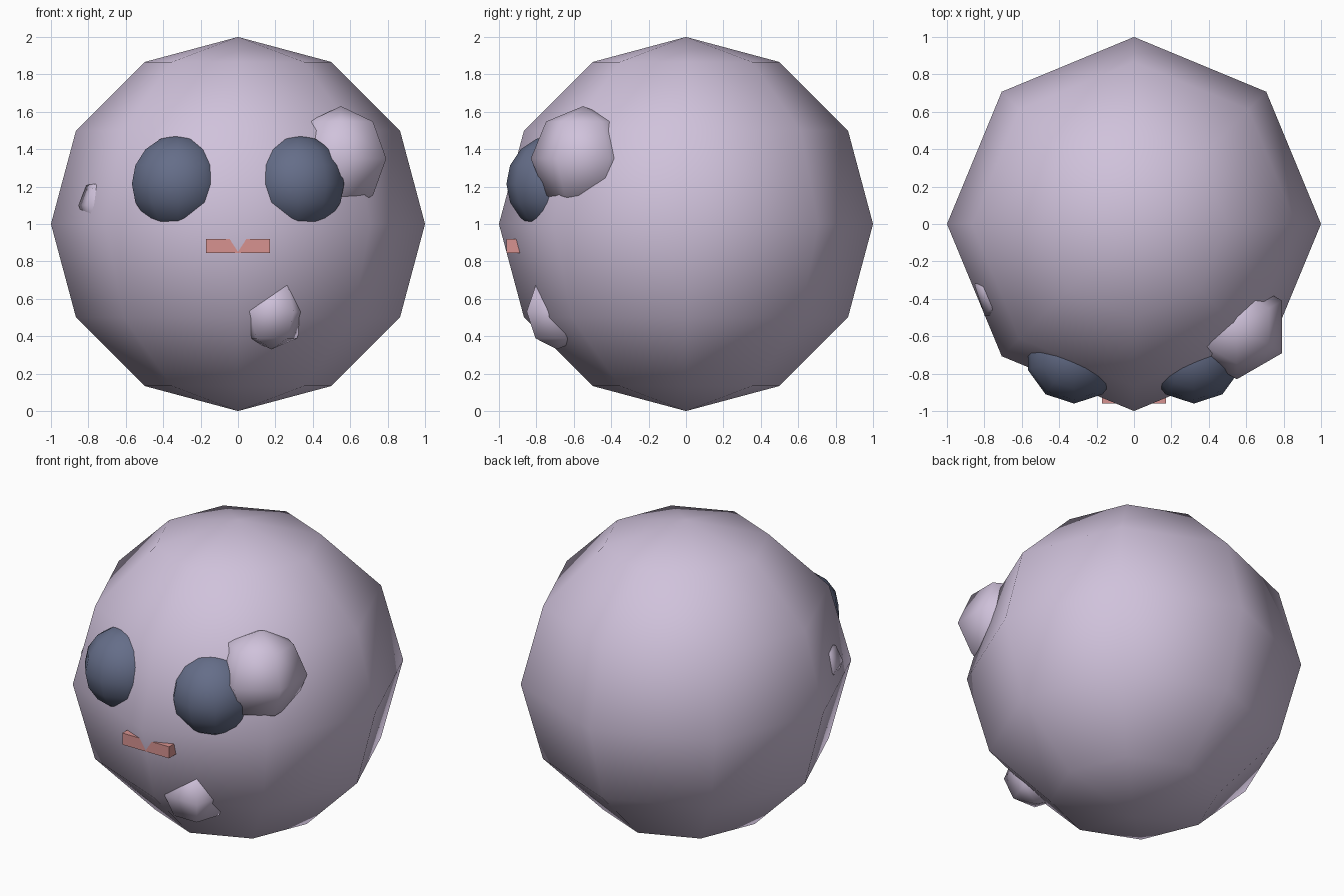
import bpy

cube = bpy.data.objects.get("Cube")
if cube:
    bpy.data.objects.remove(cube, do_unlink=True)


def make_material(name, rgb):
    mat = bpy.data.materials.new(name)
    mat.use_nodes = True
    color = (*rgb, 1.0)
    mat.diffuse_color = color
    mat.node_tree.nodes["Principled BSDF"].inputs["Base Color"].default_value = color
    return mat


lilac = make_material("pale lilac", (0.63, 0.54, 0.71))
slate = make_material("slate blue", (0.13, 0.155, 0.25))
coral = make_material("coral pink", (0.68, 0.29, 0.28))


def smooth_ball(name, center, radius, segments, rings, mat):
    bpy.ops.mesh.primitive_uv_sphere_add(
        segments=segments, ring_count=rings, radius=radius, location=center)
    ball = bpy.context.object
    ball.name = name
    ball.data.materials.append(mat)
    bpy.ops.object.shade_smooth()
    return ball


# Round body
smooth_ball("body", (0, 0, 1), 1.0, 8, 6, lilac)

# Eyes, half sunk into the body
for side, sign in (("left", 1), ("right", -1)):
    smooth_ball(side + "_eye", (0.32 * sign, -0.70, 1.215), 0.26, 10, 8, slate)

# Bumps on the skin
smooth_ball("brow_bump", (0.55, -0.55, 1.35), 0.28, 6, 4, lilac)
smooth_ball("chin_bump", (0.18, -0.69, 0.53), 0.20, 5, 4, lilac)
smooth_ball("cheek_bump", (-0.71, -0.37, 1.10), 0.15, 5, 4, lilac)

# Mouth bar, split in the middle by the ridge of the body
bpy.ops.mesh.primitive_cube_add(size=1, location=(0, -0.91, 0.882))
mouth = bpy.context.object
mouth.name = "mouth"
mouth.scale = (0.34, 0.10, 0.076)
bpy.ops.object.transform_apply(location=False, rotation=False, scale=True)
mouth.data.materials.append(coral)
